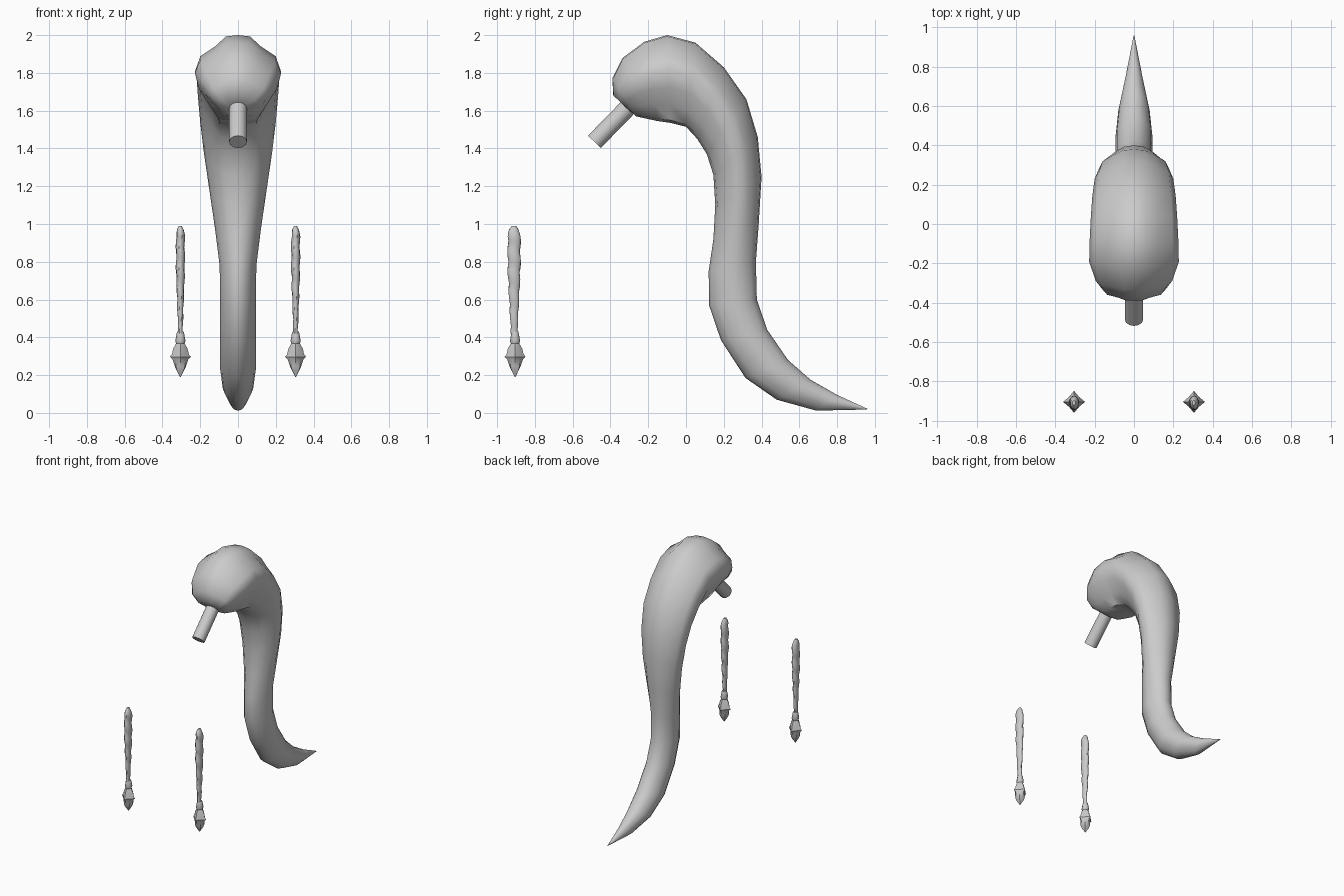
import bpy, bmesh, math
from mathutils import Vector

if "Cube" in bpy.data.objects:
    bpy.data.objects.remove(bpy.data.objects["Cube"])


def loft(name, rings, angle=50):
    """Skin a list of closed rings (equal point counts) and cap both ends."""
    bm = bmesh.new()
    vs = [[bm.verts.new(p) for p in r] for r in rings]
    n = len(rings[0])
    for a, b in zip(vs, vs[1:]):
        for i in range(n):
            j = (i + 1) % n
            bm.faces.new((a[i], a[j], b[j], b[i]))
    bm.faces.new(vs[0])
    bm.faces.new(vs[-1])
    bmesh.ops.remove_doubles(bm, verts=bm.verts, dist=0.0004)
    bmesh.ops.recalc_face_normals(bm, faces=bm.faces)
    me = bpy.data.meshes.new(name)
    bm.to_mesh(me)
    bm.free()
    ob = bpy.data.objects.new(name, me)
    bpy.context.collection.objects.link(ob)
    bpy.ops.object.select_all(action='DESELECT')
    ob.select_set(True)
    bpy.context.view_layer.objects.active = ob
    bpy.ops.object.shade_smooth_by_angle(angle=math.radians(angle))
    return ob


# Hair tail: outer (y, z), inner (y, z), half width
stations = [
    (-.335, 1.635, -.305, 1.60, .04),
    (-.385, 1.68, -.28, 1.585, .10), (-.39, 1.77, -.265, 1.57, .155),
    (-.335, 1.88, -.22, 1.56, .195), (-.22, 1.965, -.15, 1.545, .228),
    (-.10, 2.0, -.08, 1.535, .226), (.05, 1.96, .0, 1.515, .22),
    (.20, 1.83, .06, 1.45, .212), (.32, 1.66, .11, 1.37, .20),
    (.38, 1.46, .145, 1.26, .18), (.40, 1.25, .155, 1.10, .152),
    (.385, 1.0, .145, .92, .12), (.37, .80, .12, .75, .097),
    (.375, .60, .122, .57, .095), (.43, .44, .185, .385, .095),
    (.54, .28, .315, .185, .095), (.66, .175, .48, .07, .08),
    (.80, .095, .69, .012, .043), (.96, .022, .958, .018, .002),
]
# Half cross-sections: (fraction outer to inner, fraction of width)
head = [(0, 0), (.015, .28), (.13, .54), (.24, .88), (.40, 1), (.60, .9),
        (.80, .66), (.97, .45), (1, 0)]
tail = [(0, 0), (.03, .35), (.12, .64), (.28, .9), (.47, 1), (.65, .9),
        (.82, .68), (.95, .38), (1, 0)]
rings = []
for i, (oy, oz, iy, iz, w) in enumerate(stations):
    k = min(1, max(0, (i - 6) / 6))          # blend lobed head into round tail
    o, n = Vector((0, oy, oz)), Vector((0, iy, iz))
    half = []
    for (t0, x0), (t1, x1) in zip(head, tail):
        p = o.lerp(n, t0 + (t1 - t0) * k)
        p.x = w * (x0 + (x1 - x0) * k)
        half.append(p)
    rings.append(half + [Vector((-p.x, p.y, p.z)) for p in half[-2:0:-1]])
loft("hair_tail", rings)

# Tie tube at the root of the hair
a, b = Vector((0, -.28, 1.645)), Vector((0, -.485, 1.435))
bpy.ops.mesh.primitive_cylinder_add(vertices=12, radius=.047, depth=(b - a).length,
                                    location=(a + b) / 2)
tube = bpy.context.object
tube.name = "hair_tie_tube"
tube.rotation_euler = (b - a).to_track_quat('Z', 'Y').to_euler()
bpy.ops.object.shade_smooth_by_angle(angle=math.radians(40))


# Side braids with bead and spiky tassel
def braid_ring(z, cx):
    f = (z - .42) / .57
    end = math.sqrt(max(0, min(1, (.99 - z) / .05)))
    s = (.5 + .5 * min(1, f * 1.7)) * (.35 + .65 * end)
    pts = []
    for j in range(10):
        t = math.tau * j / 10
        bump = .82 + .22 * abs(math.sin(math.pi * z / .11 + t / 2))
        pts.append((cx + .024 * s * bump * math.cos(t),
                    -.91 + .036 * s * bump * math.sin(t), z))
    return pts


# Tassel rings: z, radius at points, radius between points
tassel = [(.37, .021, .021), (.34, .038, .03), (.31, .045, .036), (.297, .056, .036),
          (.285, .042, .036), (.245, .029, .033), (.225, .019, .026), (.19, .002, .002)]
for side, cx in (("left", -.305), ("right", .305)):
    loft(side + "_braid", [braid_ring(.42 + .57 * i / 30, cx) for i in range(31)])

    def ring(z, r, q, n=8):
        return [(cx + (q if j % 2 else r) * math.cos(math.tau * j / n),
                 -.905 + (q if j % 2 else r) * math.sin(math.tau * j / n), z)
                for j in range(n)]
    loft(side + "_bead", [ring(z, r, r) for z, r in ((.43, .017), (.42, .02), (.38, .027), (.367, .022))])
    loft(side + "_tassel", [ring(*row) for row in tassel], 35)
